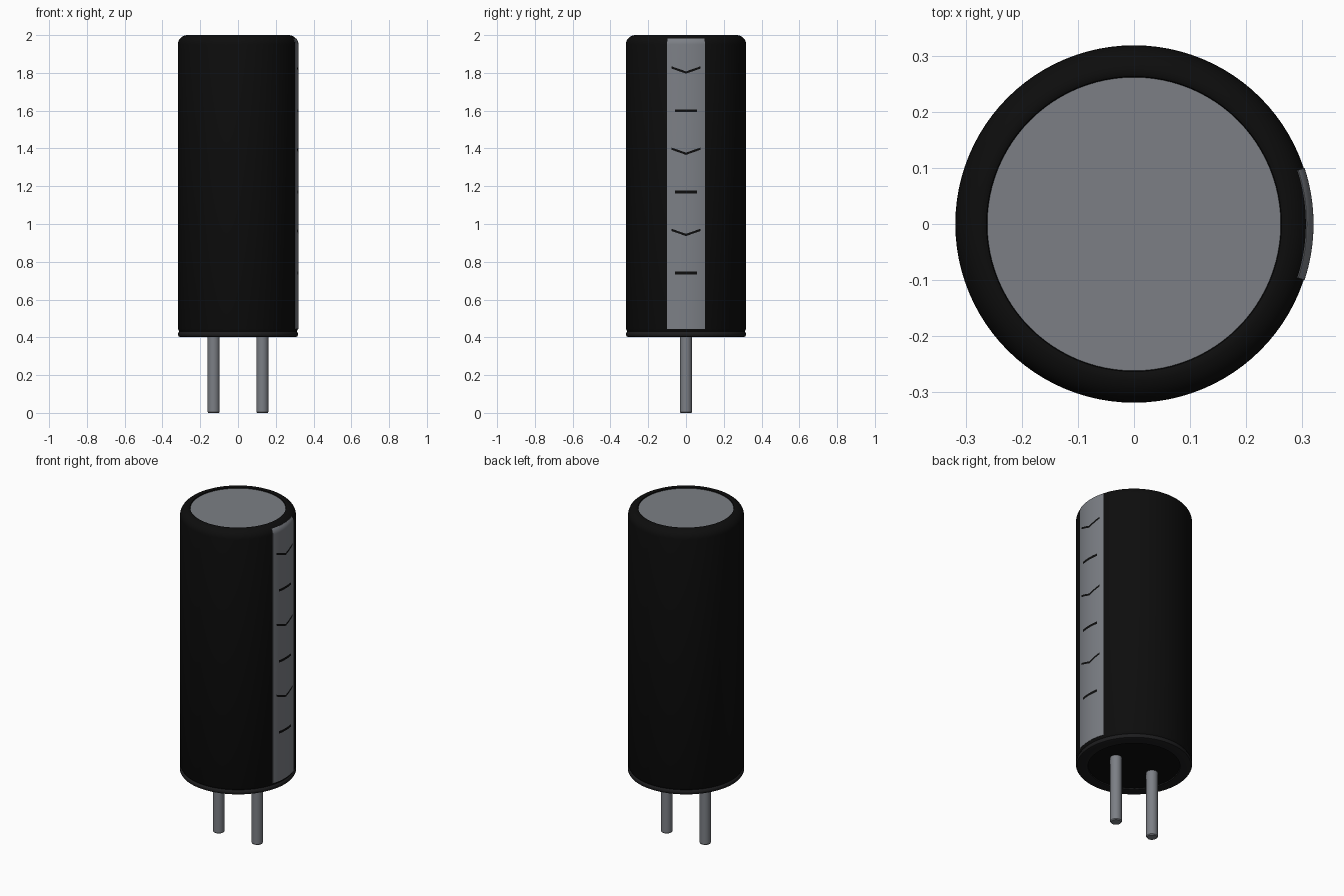
import bpy, bmesh, math

if "Cube" in bpy.data.objects:
    bpy.data.objects.remove(bpy.data.objects["Cube"], do_unlink=True)


def material(name, rgb, rough=0.5):
    m = bpy.data.materials.new(name)
    m.use_nodes = True
    m.diffuse_color = (*rgb, 1)
    bsdf = m.node_tree.nodes["Principled BSDF"]
    bsdf.inputs["Base Color"].default_value = (*rgb, 1)
    bsdf.inputs["Roughness"].default_value = rough
    return m


BLACK = material("sleeve black", (0.004, 0.004, 0.004))
DARK = material("seal dark grey", (0.012, 0.012, 0.013))
GREY = material("stripe grey", (0.2, 0.212, 0.235))
METAL = material("metal grey", (0.2, 0.212, 0.235), 0.35)


def make_object(name, bm, mat, smooth=True):
    bmesh.ops.remove_doubles(bm, verts=bm.verts, dist=1e-6)
    bmesh.ops.recalc_face_normals(bm, faces=bm.faces)
    me = bpy.data.meshes.new(name)
    bm.to_mesh(me)
    bm.free()
    ob = bpy.data.objects.new(name, me)
    bpy.context.collection.objects.link(ob)
    me.materials.append(mat)
    if smooth:
        bpy.ops.object.select_all(action='DESELECT')
        ob.select_set(True)
        bpy.context.view_layer.objects.active = ob
        bpy.ops.object.shade_smooth_by_angle(angle=math.radians(35))
    return ob


def lathe(name, profile, mat, start=0.0, sweep=math.tau, steps=96, at=(0, 0)):
    """Revolve (radius, z) points about a vertical axis; part sweeps get end caps."""
    bm = bmesh.new()
    verts = [bm.verts.new((r * math.cos(start), r * math.sin(start), z)) for r, z in profile]
    edges = [bm.edges.new(p) for p in zip(verts, verts[1:])]
    if sweep < math.tau:
        edges.append(bm.edges.new((verts[-1], verts[0])))
    bmesh.ops.spin(bm, geom=verts + edges, cent=(0, 0, 0), axis=(0, 0, 1),
                   angle=sweep, steps=steps)
    if sweep < math.tau:
        for a in (start, start + sweep):
            ends = [v for v in bm.verts if abs(math.atan2(v.co.y, v.co.x) - a) < 1e-4]
            bmesh.ops.contextual_create(bm, geom=[e for e in bm.edges
                                        if e.verts[0] in ends and e.verts[1] in ends])
    bmesh.ops.translate(bm, verts=bm.verts, vec=(*at, 0))
    return make_object(name, bm, mat)


def shoulder(r, top, bend, last, n=8):
    """Rounded shoulder from the vertical wall over towards the top."""
    return [(r - bend + bend * math.cos(math.radians(last) * i / n),
             top - bend + bend * math.sin(math.radians(last) * i / n)) for i in range(n + 1)]


# Sleeve with rounded shoulder and a lip around the top disc
R = 0.3185
lathe("sleeve", [(0.0, 0.43), (0.31, 0.43), (R, 0.445)] + shoulder(R, 2.0, 0.05, 90)
      + [(0.263, 1.997), (0.26, 1.985)], BLACK)
lathe("top_disc", [(0.0, 1.991), (0.2615, 1.991)], METAL)

# Rounded seal ring and base plate
lathe("seal_ring", [(0.25, 0.412), (0.253, 0.402), (0.306, 0.402), (0.314, 0.405),
                    (0.3185, 0.412), (0.3185, 0.420), (0.314, 0.428), (0.305, 0.434)], DARK)
lathe("base_plate", [(0.0, 0.408), (0.252, 0.408)], BLACK)

# Polarity stripe, wrapping onto the shoulder
half = math.asin(0.1 / 0.32)
outer = [(0.32, 0.445)] + shoulder(0.32, 2.0015, 0.0515, 40)
inner = [(r - 0.004, z - 0.002) for r, z in reversed(outer[1:])] + [(0.316, 0.445)]
lathe("stripe", outer + inner, GREY, -half, 2 * half, 16)


def mark(name, width, rise, z, thick):
    """Thin dark band on the stripe; its ends are lifted by rise."""
    bm = bmesh.new()
    n, rows = 12, []
    for i in range(n + 1):
        t = -1 + 2 * i / n
        y = t * width
        x = math.sqrt(0.3208 ** 2 - y * y)
        zc = z + rise * abs(t)
        rows.append([bm.verts.new((x, y, zc + s * thick / 2)) for s in (-1, 1)])
    for a, b in zip(rows, rows[1:]):
        bm.faces.new((a[0], b[0], b[1], a[1]))
    make_object(name, bm, BLACK)


# Alternating chevrons and bars down the stripe
for i in range(3):
    mark(f"chevron_mark_{i + 1}", 0.077, 0.027, 1.802 - 0.43 * i, 0.012)
    mark(f"bar_mark_{i + 1}", 0.058, 0.0, 1.6 - 0.43 * i, 0.015)

# Wire leads with slightly eased lower edges
for side, x in (("left", 0.129), ("right", -0.129)):
    lathe(f"{side}_lead", [(0.0, 0.0), (0.028, 0.0), (0.032, 0.005), (0.032, 0.42)],
          METAL, steps=24, at=(x, 0))
